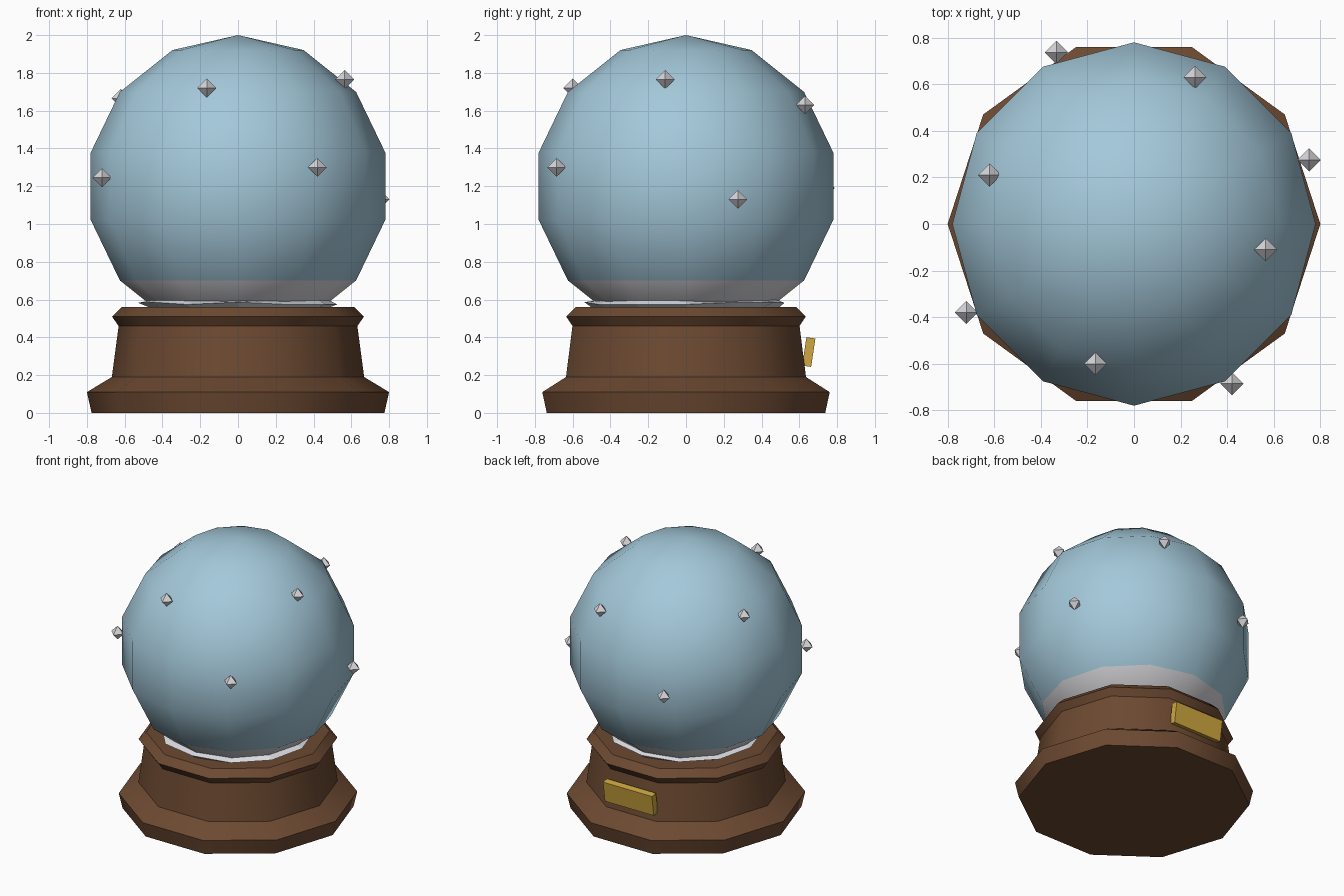
import bpy, bmesh, math, random
from mathutils import Matrix, Vector

if "Cube" in bpy.data.objects:
    bpy.data.objects.remove(bpy.data.objects["Cube"])

random.seed(4)


def material(name, rgb):
    m = bpy.data.materials.new(name)
    m.diffuse_color = (*rgb, 1)
    m.use_nodes = True
    m.node_tree.nodes["Principled BSDF"].inputs["Base Color"].default_value = m.diffuse_color
    return m


WOOD = material("brown wood", (0.15, 0.067, 0.031))
GLASS = material("pale blue glass", (0.37, 0.58, 0.70))
SNOW = material("snow white", (0.78, 0.80, 0.85))
FLAKE = material("flake grey white", (0.68, 0.68, 0.71))
GOLD = material("gold", (0.62, 0.39, 0.05))


def finish(name, bm, mats, smooth=None):
    bmesh.ops.recalc_face_normals(bm, faces=bm.faces)
    me = bpy.data.meshes.new(name)
    bm.to_mesh(me)
    bm.free()
    for m in mats:
        me.materials.append(m)
    ob = bpy.data.objects.new(name, me)
    bpy.context.collection.objects.link(ob)
    if smooth:
        bpy.ops.object.select_all(action='DESELECT')
        ob.select_set(True)
        bpy.context.view_layer.objects.active = ob
        bpy.ops.object.shade_smooth_by_angle(angle=math.radians(smooth))
    return ob


def lathe(profile, sides, jitter=0.0):
    """Closed stack of polygon rings from (radius, height) pairs."""
    bm = bmesh.new()
    rings = []
    for r, z in profile:
        ring = []
        for i in range(sides):
            a = math.tau * i / sides
            rr = r + random.uniform(-jitter, jitter)
            zz = z + random.uniform(-jitter, jitter) * 0.5
            ring.append(bm.verts.new((rr * math.cos(a), rr * math.sin(a), zz)))
        rings.append(ring)
    for lo, hi in zip(rings, rings[1:]):
        for i in range(sides):
            j = (i + 1) % sides
            bm.faces.new((lo[i], lo[j], hi[j], hi[i]))
    bm.faces.new(rings[0][::-1])
    bm.faces.new(rings[-1])
    return bm


# Ten-sided moulded wooden base
finish("wooden_base", lathe([(0.775, 0), (0.80, 0.11), (0.668, 0.19),
                             (0.632, 0.46), (0.667, 0.51), (0.615, 0.56)], 10),
       [WOOD], 40)

# Glass ball, snow coloured below the second lowest ring
bm = bmesh.new()
bmesh.ops.create_uvsphere(bm, u_segments=12, v_segments=7, radius=0.8,
                          matrix=Matrix.Translation((0, 0, 1.2)))
for f in bm.faces:
    f.material_index = 1 if f.calc_center_median().z < 0.70 else 0
finish("glass_globe", bm, [GLASS, FLAKE], 40)

# Uneven collar of snow between globe and base
finish("snow_collar", lathe([(0.48, 0.555), (0.525, 0.58), (0.46, 0.60)], 12, 0.014),
       [SNOW])

# Octahedral snowflakes on the glass
flakes = [(-0.165, -0.60, 1.72), (0.565, -0.11, 1.765), (-0.62, 0.21, 1.665),
          (-0.72, -0.38, 1.245), (0.42, -0.685, 1.30), (0.752, 0.275, 1.13),
          (0.262, 0.63, 1.63), (-0.333, 0.737, 1.19)]
for n, c in enumerate(flakes, 1):
    bm = bmesh.new()
    for axis in range(3):
        for s in (-0.05, 0.05):
            v = Vector(c)
            v[axis] += s
            bm.verts.new(v)
    bmesh.ops.convex_hull(bm, input=bm.verts)
    finish(f"snowflake_{n}", bm, [FLAKE])

# Tilted gold plaque on the back of the base
bm = bmesh.new()
bmesh.ops.create_cube(bm, size=1, matrix=Matrix.Translation((0, 0.65, 0.322))
                      @ Matrix.Rotation(math.radians(-8.5), 4, 'X')
                      @ Matrix.Diagonal((0.40, 0.048, 0.152, 1)))
finish("plaque", bm, [GOLD])
